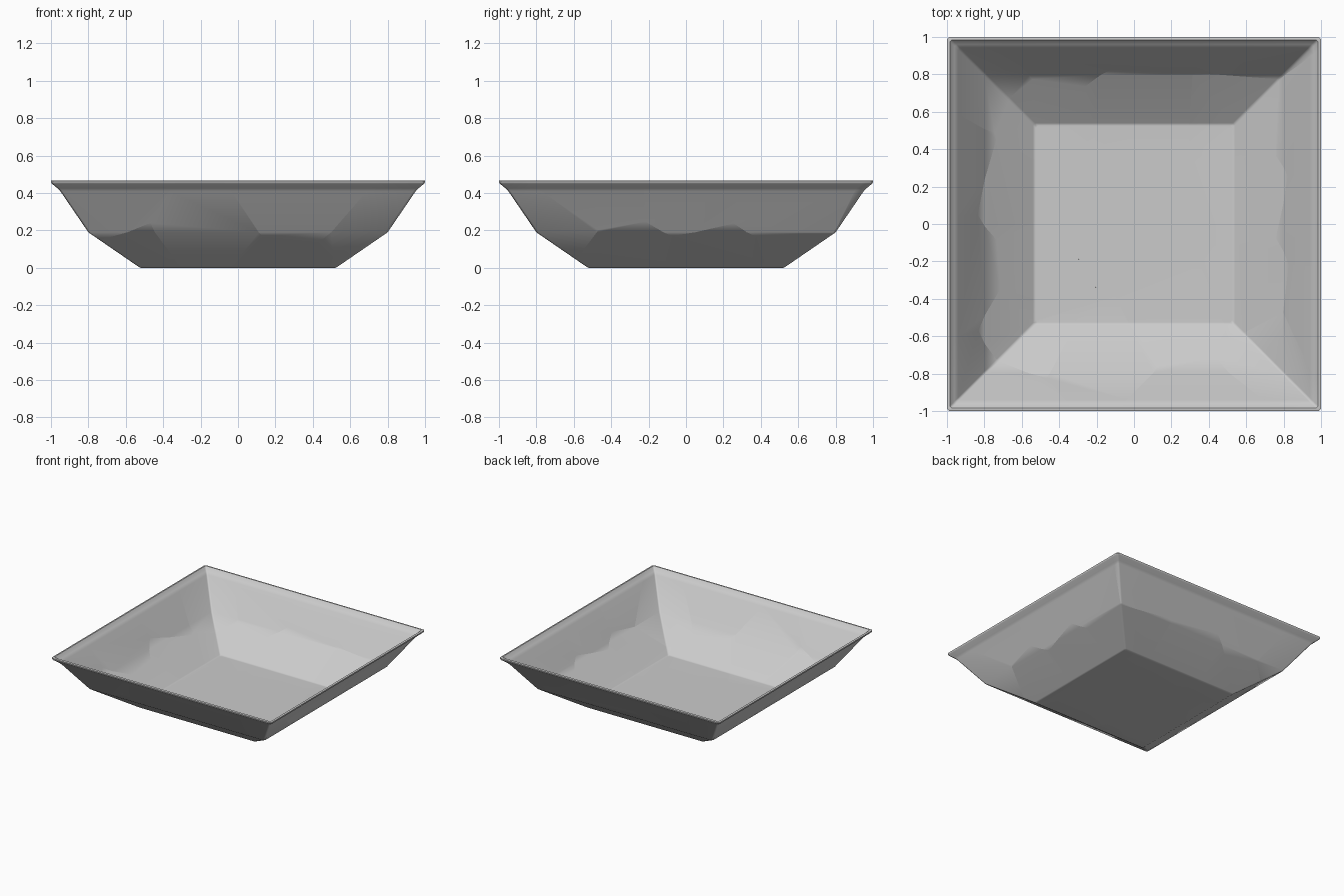
import bpy, bmesh, math
from mathutils import Vector

if "Cube" in bpy.data.objects:
    bpy.data.objects.remove(bpy.data.objects["Cube"])

glaze = bpy.data.materials.new("pale_grey_glaze")
glaze.use_nodes = True
colour = (0.6, 0.6, 0.6, 1)
glaze.diffuse_color = colour
glaze.node_tree.nodes["Principled BSDF"].inputs["Base Color"].default_value = colour

# Half width and height, from the base up the outside, over the rim, down to the floor
PROFILE = [(0.52, 0), (0.535, 0.008), (0.8, 0.19), (0.95, 0.41), (0.965, 0.425),
           (0.995, 0.45), (1, 0.458), (1, 0.465), (0.995, 0.468), (0.985, 0.468),
           (0.975, 0.455), (0.96, 0.44), (0.94, 0.425), (0.797, 0.213),
           (0.54, 0.03), (0.525, 0.025)]

# Centres of the shards, seen from above
SHARDS = [(0.12, 0), (-0.2, -0.03), (0.57, 0.15), (0.05, 0.6), (-0.5, 0.52),
          (0.55, 0.58), (-0.62, 0.2), (-0.48, -0.2), (-0.55, -0.6), (-0.2, -0.72),
          (0.25, -0.5), (0.62, -0.35), (0.75, -0.72), (0.35, -0.92), (-0.75, -0.9),
          (-0.92, -0.25), (-0.92, 0.35), (-0.85, 0.75), (-0.4, 0.95), (0.1, 0.98),
          (0.6, 0.95), (0.93, 0.55), (0.96, 0), (0.95, -0.45)]


def square_ring(bm, half, z, cut=0.012):
    """A square loop with slightly clipped corners."""
    a = half - cut
    pts = [(half, -a), (half, a), (a, half), (-a, half),
           (-half, a), (-half, -a), (-a, -half), (a, -half)]
    return [bm.verts.new((x, y, z)) for x, y in pts]


def dish_height(x, y):
    """Height of the dish wall over a point."""
    r = max(abs(x), abs(y))
    if r < 0.53:
        return 0.01
    return 0.01 + (r - 0.53) * 0.7 if r < 0.8 else 0.2 + (r - 0.8) * 1.45


# Whole dish as one closed solid
dish = bmesh.new()
rings = [square_ring(dish, r, z) for r, z in PROFILE]
for low, high in zip(rings, rings[1:]):
    for i in range(len(low)):
        j = (i + 1) % len(low)
        dish.faces.new((low[i], low[j], high[j], high[i]))
dish.faces.new(rings[0][::-1])
dish.faces.new(rings[-1])
bmesh.ops.recalc_face_normals(dish, faces=dish.faces)

# Break the dish into tightly fitting shards
seeds = [Vector((x, y, dish_height(x, y))) for x, y in SHARDS]
for n, seed in enumerate(seeds):
    bm = dish.copy()
    for other in seeds:
        if other is seed or not bm.faces:
            continue
        cut = bmesh.ops.bisect_plane(
            bm, geom=bm.verts[:] + bm.edges[:] + bm.faces[:], dist=1e-5,
            plane_co=(seed + other) / 2, plane_no=other - seed, clear_outer=True)
        edges = [e for e in cut["geom_cut"] if isinstance(e, bmesh.types.BMEdge)]
        if edges:
            bmesh.ops.holes_fill(bm, edges=edges, sides=0)
    if bm.faces:
        bmesh.ops.recalc_face_normals(bm, faces=bm.faces)
        mesh = bpy.data.meshes.new(f"dish_shard_{n + 1}")
        bm.to_mesh(mesh)
        mesh.materials.append(glaze)
        shard = bpy.data.objects.new(mesh.name, mesh)
        bpy.context.collection.objects.link(shard)
        bpy.ops.object.select_all(action="DESELECT")
        shard.select_set(True)
        bpy.context.view_layer.objects.active = shard
        bpy.ops.object.shade_smooth_by_angle(angle=math.radians(38))
        weighted = shard.modifiers.new("even_shading", "WEIGHTED_NORMAL")
        weighted.keep_sharp = True
    bm.free()
dish.free()
